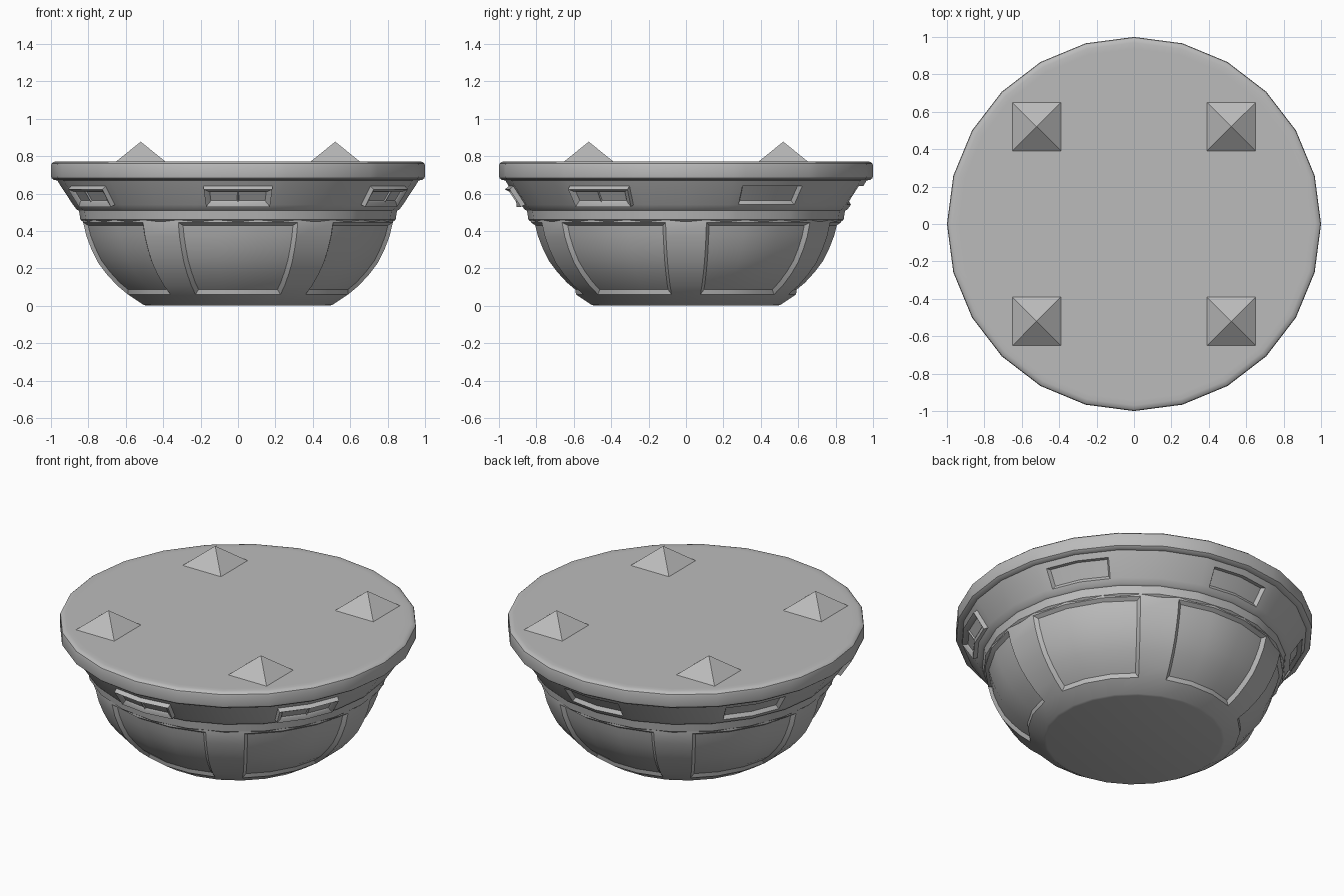
import bpy, bmesh, math
from math import radians, degrees, cos, sin, atan2

cube = bpy.data.objects.get("Cube")
if cube:
    bpy.data.objects.remove(cube, do_unlink=True)

grey = bpy.data.materials.new("plain grey")
grey.use_nodes = True
colour = (0.5, 0.5, 0.5, 1)
grey.diffuse_color = colour
grey.node_tree.nodes["Principled BSDF"].inputs["Base Color"].default_value = colour


def finish(name, bm, smooth=True):
    """Turn a bmesh into a named, shaded object."""
    bmesh.ops.recalc_face_normals(bm, faces=bm.faces)
    mesh = bpy.data.meshes.new(name)
    bm.to_mesh(mesh)
    bm.free()
    mesh.materials.append(grey)
    obj = bpy.data.objects.new(name, mesh)
    bpy.context.collection.objects.link(obj)
    if smooth:
        bpy.ops.object.select_all(action="DESELECT")
        obj.select_set(True)
        bpy.context.view_layer.objects.active = obj
        bpy.ops.object.shade_smooth_by_angle(angle=radians(32))
    return obj


def lathe(profile, angles, start):
    """Revolve (radius, z) points as a 24-gon, with extra columns allowed."""
    bm = bmesh.new()
    rings = []
    for r, z in profile:
        ring = []
        for a in angles:
            local = (a - start) % 15 - 7.5
            rr = r * cos(radians(7.5)) / cos(radians(local))
            ring.append(bm.verts.new((rr * cos(radians(a)), rr * sin(radians(a)), z)))
        rings.append(ring)
    n = len(angles)
    for low, high in zip(rings, rings[1:]):
        for i in range(n):
            j = (i + 1) % n
            bm.faces.new((low[i], low[j], high[j], high[i]))
    bm.faces.new(rings[0][::-1])
    bm.faces.new(rings[-1])
    bm.normal_update()
    return bm


def pick(bm, centre, half_angle, z_low, z_high):
    """Faces around one direction and between two heights."""
    found = []
    for f in bm.faces:
        c = f.calc_center_median()
        turn = (degrees(atan2(c.y, c.x)) - centre + 180) % 360 - 180
        if len(f.verts) == 4 and abs(turn) < half_angle and z_low < c.z < z_high:
            found.append(f)
    return found


def inset(bm, faces, thickness, depth):
    bmesh.ops.inset_region(bm, faces=faces, thickness=thickness, depth=depth,
                           use_even_offset=True, use_boundary=True)
    bm.normal_update()


directions = range(-150, 180, 60)

# Lower bowl with six sunken panels between ribs
bowl_profile = [(0.49, 0), (0.505, 0.004), (0.59, 0.06), (0.65, 0.11), (0.705, 0.17),
                (0.75, 0.23), (0.785, 0.3), (0.812, 0.37), (0.83, 0.445), (0.83, 0.47)]
bowl_profile = [(r * 1.006, z) for r, z in bowl_profile]
bowl = lathe(bowl_profile, [7.5 + 15 * k for k in range(24)], 7.5)
for d in directions:
    inset(bowl, pick(bowl, d, 22, 0.06, 0.445), 0.02, -0.018)
finish("bowl", bowl)

# Upper collar with its flat deck; extra columns mark the window sides
half_window = 11.3
columns = {15 * k for k in range(24)}
for d in directions:
    columns |= {(d - half_window) % 360, (d + half_window) % 360}
collar_profile = [(0.79, 0.45), (0.83, 0.45), (0.843, 0.46), (0.85, 0.508), (0.862, 0.514),
                  (0.882, 0.54), (0.948, 0.64), (0.966, 0.67), (0.985, 0.673),
                  (0.997, 0.682), (1, 0.695), (1, 0.748), (0.997, 0.76), (0.988, 0.768),
                  (0.97, 0.772), (0.94, 0.772)]
collar = lathe(collar_profile, sorted(columns), 0)
for d in directions:
    panes = pick(collar, d, half_window, 0.56, 0.62)
    if d < 0:
        # Front windows stand out and have two panes
        inset(collar, panes, 0.004, 0.026)
        inset(collar, panes, 0.022, -0.012)
        bmesh.ops.inset_individual(collar, faces=panes, thickness=0.007, depth=-0.008)
    else:
        # Rear windows are single sunken pockets
        inset(collar, panes, 0.012, -0.022)
finish("collar", collar)

# Four pyramid studs on the deck
for side_x, x in (("right", -0.52), ("left", 0.52)):
    for side_y, y in (("front", -0.52), ("back", 0.52)):
        bm = bmesh.new()
        base = [bm.verts.new((x + 0.133 * i, y + 0.133 * j, 0.77))
                for i, j in ((-1, -1), (1, -1), (1, 1), (-1, 1))]
        tip = bm.verts.new((x, y, 0.877))
        bm.faces.new(base[::-1])
        for k in range(4):
            bm.faces.new((base[k], base[(k + 1) % 4], tip))
        finish(f"{side_y}_{side_x}_stud", bm, smooth=False)
